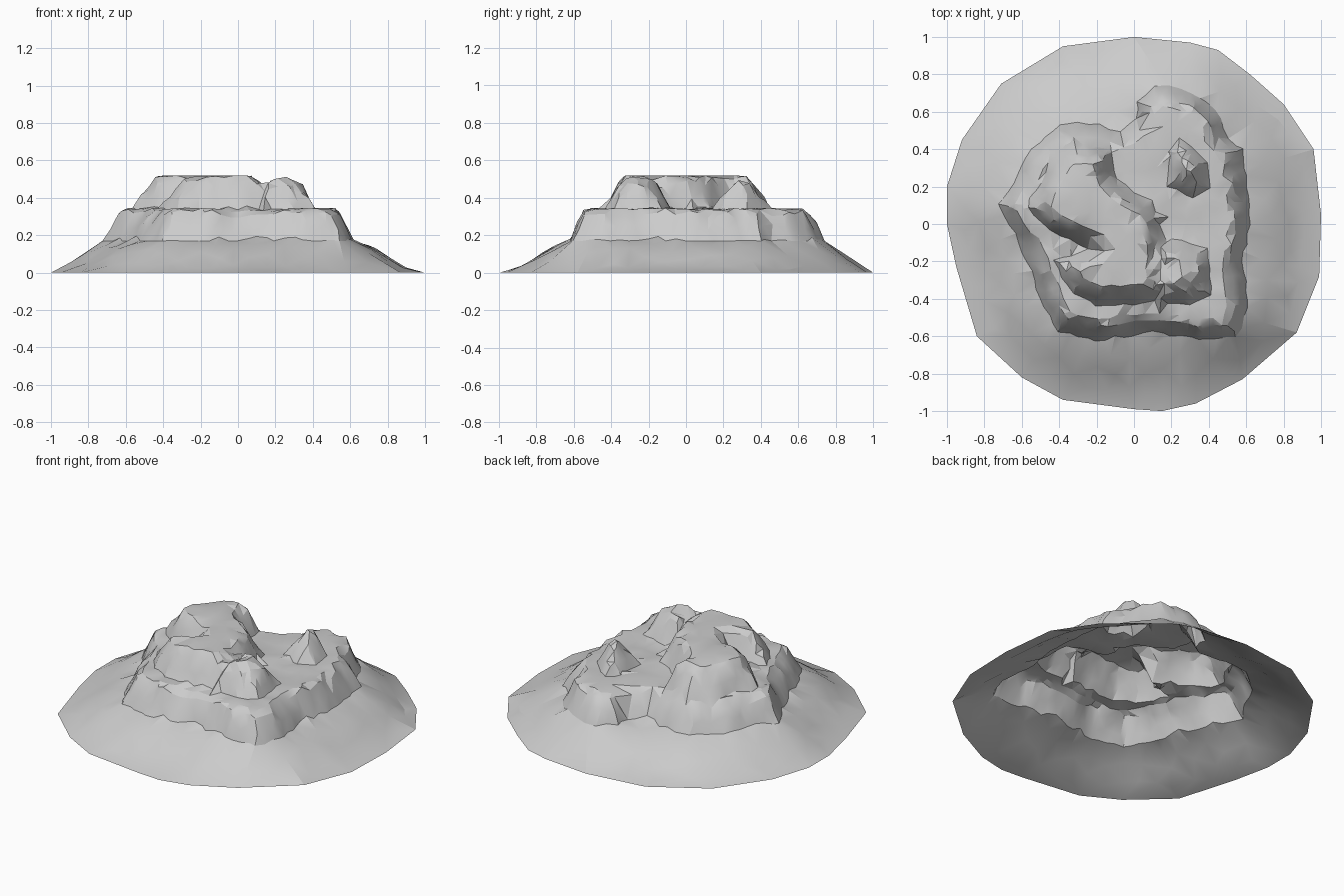
import bpy, math, random
from mathutils import Vector, geometry, noise

random.seed(4)
if "Cube" in bpy.data.objects:
    bpy.data.objects.remove(bpy.data.objects["Cube"])

# Plan outlines: ground rim, lower terrace and the three crags on top
RIM = [(0, 1), (.3, .97), (.45, .93), (.62, .8), (.8, .64), (.96, .4), (1, .05), (.99, -.28),
       (.87, -.58), (.58, -.83), (.33, -.96), (.15, -1), (0, -.99), (-.38, -.94), (-.6, -.82),
       (-.84, -.6), (-.95, -.23), (-1, 0), (-1, .2), (-.92, .45), (-.71, .75), (-.38, .95)]
TERRACE = [(.02, .66), (.12, .74), (.24, .73), (.36, .68), (.46, .57), (.5, .45), (.58, .4),
           (.6, .2), (.62, 0), (.58, -.2), (.61, -.45), (.55, -.6), (.35, -.62), (.1, -.58),
           (-.2, -.62), (-.4, -.57), (-.5, -.4), (-.57, -.2), (-.66, 0), (-.72, .1),
           (-.65, .22), (-.58, .36), (-.4, .53), (-.25, .54), (-.08, .5), (.02, .57)]
MAIN = [(-.32, .45), (-.2, .42), (-.12, .38), (-.1, .24), (0, .17), (.1, .13), (.14, 0),
        (.17, -.1), (.17, -.38), (.05, -.43), (-.2, -.43), (-.33, -.37), (-.43, -.2),
        (-.24, -.13), (-.45, -.04), (-.57, .08), (-.5, .22), (-.42, .37)]
CORNER = [(.09, -.08), (.25, -.09), (.4, -.13), (.41, -.38), (.3, -.43), (.12, -.42), (.07, -.25)]
SPIRE = [(.18, .2), (.19, .38), (.24, .46), (.31, .41), (.39, .33), (.4, .2), (.32, .14)]
CRAGS = [(MAIN, .18), (CORNER, .17), (SPIRE, .165)]


def edges_of(poly):
    pts = [Vector(p) for p in poly]
    return list(zip(pts, pts[1:] + pts[:1]))


def signed_distance(p, poly):
    """Distance to the outline, positive inside."""
    best, inside = 9, False
    for a, b in edges_of(poly):
        near, t = geometry.intersect_point_line(p, a, b)
        t = min(max(t, 0), 1)
        best = min(best, (p - a.lerp(b, t)).length)
        if (a.y > p.y) != (b.y > p.y) and p.x < a.x + (b.x - a.x) * (p.y - a.y) / (b.y - a.y):
            inside = not inside
    return best if inside else -best


def rough(p, scale):
    return noise.noise(Vector((p.x * scale, p.y * scale, 3.7)))


def cliff(d, p, width):
    """Steep foot that rounds over to a flat top."""
    t = d / (width * (1 + .5 * rough(p, 11)))
    return math.sin(min(max(t, 0), 1) * math.pi / 2)


def height(p):
    d = signed_distance(p, TERRACE)
    if d < 0:
        r = max(signed_distance(p, RIM), 0)
        s = -d / (r - d)
        return .17 * (1 - s * s * (3 - 2 * s)) + .03 * rough(p, 6) * s * (1 - s)
    z = .17 + .17 * cliff(d, p, .11)
    z += max(h * cliff(signed_distance(p, o), p, .13) for o, h in CRAGS)
    if d > .01:
        z += .012 * rough(p, 17)
    return min(z, .52)


# Collect plan points: rim first, then rows following each cliff, then scatter
points = [Vector(p) for p in RIM]


def add_point(p, gap):
    if all((p - q).length > gap for q in points):
        points.append(p)


def add_rows(poly, offsets, step, wobble):
    for off in offsets:
        for a, b in edges_of(poly):
            along = b - a
            inward = Vector((along.y, -along.x)).normalized()
            count = max(1, round(along.length / step))
            for i in range(count):
                shake = Vector((random.uniform(-1, 1), random.uniform(-1, 1))) * wobble
                add_point(a.lerp(b, (i + .5 * (off > 0)) / count) + inward * off + shake, .022)


add_rows(TERRACE, (0, .03, .07, .11), .055, .009)
for outline, _ in CRAGS:
    add_rows(outline, (0, .03, .065, .1), .055, .008)
for _ in range(6000):
    p = Vector((random.uniform(-1, 1), random.uniform(-1, 1)))
    if signed_distance(p, RIM) > .06:
        add_point(p, .05 if signed_distance(p, TERRACE) > 0 else .085)

# Triangulate the plan and raise it into an open terrain shell
n = len(RIM)
rim_edges = [(i, (i + 1) % n) for i in range(n)]
flat, _, faces, *_ = geometry.delaunay_2d_cdt(points, rim_edges, [], 1, 1e-5)
mesh = bpy.data.meshes.new("terraced_hill")
mesh.from_pydata([(p.x, p.y, max(height(p), 0)) for p in flat], [], faces)
mesh.update()
if sum(f.normal.z for f in mesh.polygons) < 0:
    mesh.flip_normals()
hill = bpy.data.objects.new("terraced_hill", mesh)
bpy.context.collection.objects.link(hill)

# Plain grey stone
stone = bpy.data.materials.new("grey_stone")
stone.use_nodes = True
grey = (.6, .6, .6, 1)
stone.diffuse_color = grey
stone.node_tree.nodes["Principled BSDF"].inputs["Base Color"].default_value = grey
mesh.materials.append(stone)

bpy.ops.object.select_all(action='DESELECT')
hill.select_set(True)
bpy.context.view_layer.objects.active = hill
bpy.ops.object.shade_smooth_by_angle(angle=math.radians(20))
